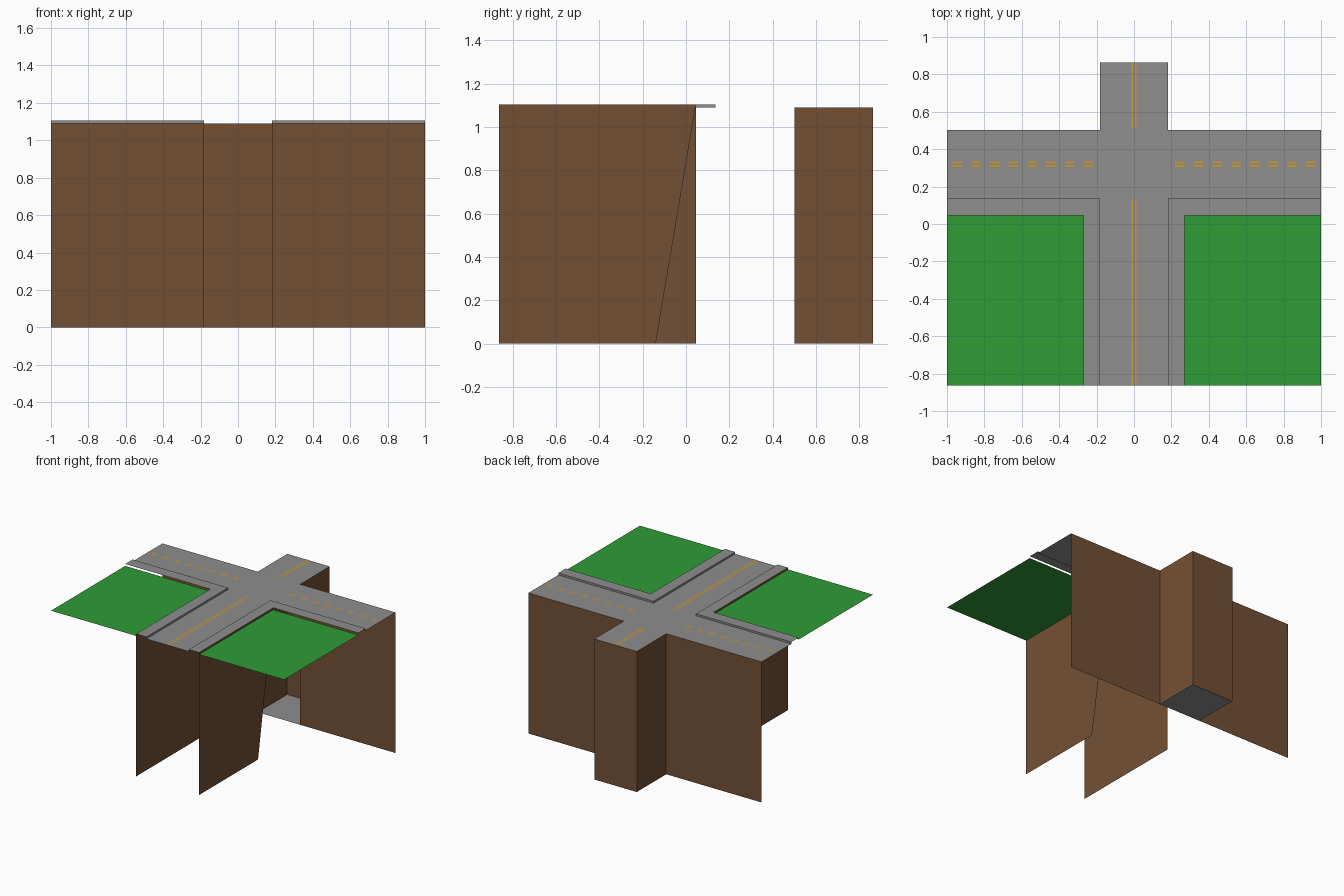
import bpy

if "Cube" in bpy.data.objects:
    bpy.data.objects.remove(bpy.data.objects["Cube"])

def material(name, rgb):
    m = bpy.data.materials.new(name)
    lin = [((c / 255 + 0.055) / 1.055) ** 2.4 for c in rgb]
    m.diffuse_color = (*lin, 1)
    m.use_nodes = True
    m.node_tree.nodes["Principled BSDF"].inputs["Base Color"].default_value = m.diffuse_color
    return m

GRAY = material("asphalt gray", (142, 142, 142))
BROWN = material("earth brown", (115, 80, 53))
GREEN = material("grass green", (46, 156, 53))
YELLOW = material("line yellow", (205, 152, 48))

def sheet(name, quads, mat):
    """Object made of flat quads, each given by four corners."""
    verts = [v for q in quads for v in q]
    faces = [tuple(range(i, i + 4)) for i in range(0, len(verts), 4)]
    me = bpy.data.meshes.new(name)
    me.from_pydata(verts, [], faces)
    me.materials.append(mat)
    ob = bpy.data.objects.new(name, me)
    bpy.context.collection.objects.link(ob)
    return ob

def flat(x0, x1, y0, y1, z):
    return [(x0, y0, z), (x1, y0, z), (x1, y1, z), (x0, y1, z)]

def wall(a, b, z0, z1):
    return [(*a, z0), (*b, z0), (*b, z1), (*a, z1)]

R, C = 0.182, 0.27            # road half width, outer edge of sidewalk
Y0, Y1 = -0.863, 0.863        # south and north ends
G, K, N = 0.046, 0.137, 0.502 # lawn edge, curb line, north road edge
Z, T = 1.09, 1.105            # road level, sidewalk level

# Road surface: crossing street plus two stubs
sheet("road", [flat(-1, 1, K, N, Z), flat(-R, R, N, Y1, Z),
               flat(-R, R, Y0, K, Z)], GRAY)

for s, side in ((-1, "left"), (1, "right")):
    # Raised L-shaped sidewalk with risers toward the road
    sheet(side + "_sidewalk", [
        flat(s * R, s * C, Y0, G, T), flat(s * R, s, G, K, T),
        wall((s * R, Y0), (s * R, K), Z, T),
        wall((s * R, K), (s, K), Z, T)], GRAY)
    sheet(side + "_lawn", [flat(s * C, s, Y0, G, Z)], GREEN)
    # Wall under the sidewalk; the right one has a slanted end
    low = -0.14 if s > 0 else G
    sheet(side + "_lawn_wall", [[(s * C, Y0, 0), (s * C, low, 0),
                                 (s * C, G, T), (s * C, Y0, T)]], BROWN)
    # Back wall and side of the north stub
    sheet(side + "_back_wall", [wall((s * R, N), (s, N), 0, Z),
                                wall((s * R, N), (s * R, Y1), 0, Z)], BROWN)

# North stub end and floor
sheet("stub_end_wall", [wall((-R, Y1), (R, Y1), 0, Z)], BROWN)
sheet("stub_floor", [flat(-R, R, N, Y1, 0)], GRAY)

# Double centre lines: solid north-south, broken east-west
lines = []
mid = (K + N) / 2
for s in (-1, 1):
    a, b = sorted((s * 0.005, s * 0.014))
    lines += [flat(a, b, Y0, K - 0.005, Z + 0.001),
              flat(a, b, N + 0.01, Y1, Z + 0.001)]
    for side in (-1, 1):
        for i in range(8):
            x = side * (0.22 + i * 0.1)
            lines.append(flat(x, x + side * 0.05, mid + a, mid + b, Z + 0.001))
sheet("centre_lines", lines, YELLOW)
